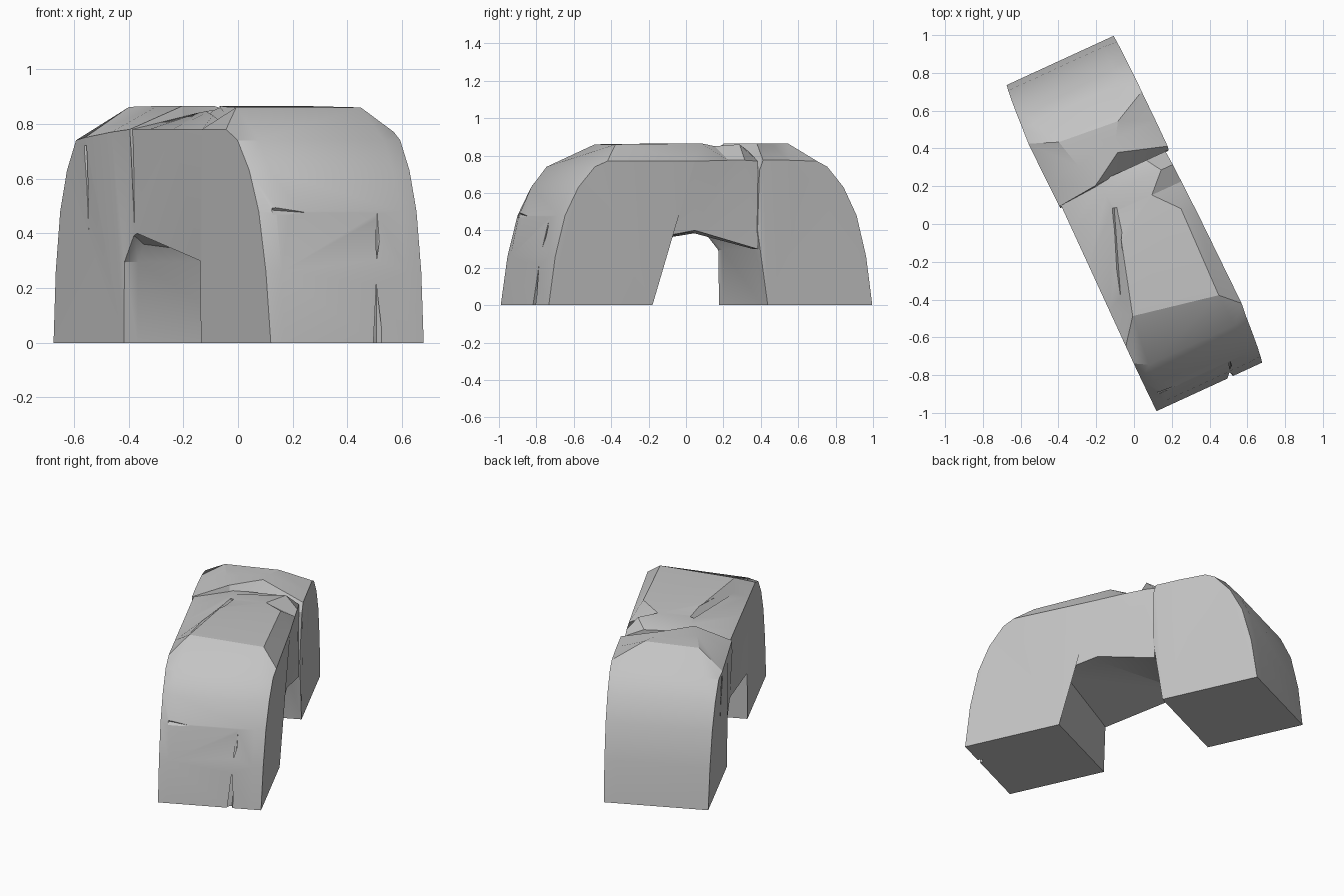
import bpy
import bmesh
import math
from mathutils import Vector, Matrix

old = bpy.data.objects.get("Cube")
if old:
    bpy.data.objects.remove(old, do_unlink=True)

# The arch is modelled along u (length) and v (width), then turned on the ground
TURN = Matrix.Rotation(math.radians(-65.3), 4, 'Z')

stone = bpy.data.materials.new("grey stone")
stone.use_nodes = True
stone.diffuse_color = (0.55, 0.55, 0.55, 1)
stone.node_tree.nodes["Principled BSDF"].inputs["Base Color"].default_value = (0.55, 0.55, 0.55, 1)

# Rounded outer outline of a leg, from the ground to its shoulder: (u, z)
LEG = [(.95, 0), (.92, .26), (.87, .48), (.8, .63), (.71, .74)]


def row(side, v_foot, v_shoulder, inset, crest, under):
    """One closed outline: leg curve, crest points (u, v, z), then underside (u, z)."""
    points = []
    for i, (u, z) in enumerate(LEG):
        t = i / (len(LEG) - 1)
        points.append(Vector((side * (u - inset * t), v_foot + (v_shoulder - v_foot) * t, z)))
    points += [Vector(p) for p in crest]
    points += [Vector((u, v_foot, z)) for u, z in under]
    return points


def finish(bm, name):
    """Turn a bmesh into a placed stone object."""
    bmesh.ops.recalc_face_normals(bm, faces=bm.faces)
    mesh = bpy.data.meshes.new(name)
    bm.to_mesh(mesh)
    bm.free()
    obj = bpy.data.objects.new(name, mesh)
    bpy.context.collection.objects.link(obj)
    mesh.transform(TURN)
    mesh.materials.append(stone)
    return obj


def loft(name, rows):
    """Skin neighbouring outlines and close both sides."""
    bm = bmesh.new()
    loops = [[bm.verts.new(p) for p in r] for r in rows]
    count = len(loops[0])
    for a, b in zip(loops, loops[1:]):
        for i in range(count):
            j = (i + 1) % count
            bm.faces.new((a[i], a[j], b[j], b[i]))
    bm.faces.new(loops[0])
    bm.faces.new(loops[-1])
    bmesh.ops.triangulate(bm, faces=[f for f in bm.faces if len(f.verts) > 4])
    return finish(bm, name)


def crack(target, start, end, wide, narrow):
    """Carve a tapering slit along a line."""
    start, end = Vector(start), Vector(end)
    axis = end - start
    bm = bmesh.new()
    place = Matrix.Translation((start + end) / 2) @ axis.to_track_quat('Z', 'Y').to_matrix().to_4x4()
    bmesh.ops.create_cone(bm, cap_ends=True, segments=4, radius1=wide, radius2=narrow,
                          depth=axis.length, matrix=place)
    cutter = finish(bm, "crack_cutter")
    cutter.hide_render = True
    cut = target.modifiers.new("crack", 'BOOLEAN')
    cut.operation = 'DIFFERENCE'
    cut.solver = 'EXACT'
    cut.object = cutter
    bpy.context.view_layer.objects.active = target
    bpy.ops.object.modifier_apply(modifier=cut.name)
    bpy.data.objects.remove(cutter, do_unlink=True)


# Front leg with the bridge: four outlines across the width
front_leg = loft("front_leg_and_bridge", [
    row(1, -.305, -.31, .04,
        [(.57, -.31, .78), (.36, -.31, .78), (.1, -.31, .78), (-.1, -.31, .78), (-.28, -.31, .78)],
        [(-.28, .38), (-.22, .4), (.33, .3), (.34, 0)]),
    row(1, -.25, -.24, 0,
        [(.44, -.21, .86), (.06, -.1, .865), (-.1, -.06, .85), (-.2, -.07, .84), (-.28, -.08, .83)],
        [(-.28, .36), (-.2, .39), (.33, .31), (.34, 0)]),
    row(1, .25, .26, 0,
        [(.53, .25, .86), (.03, .26, .865), (-.1, .15, .85), (-.2, .25, .86), (-.28, .2, .82)],
        [(-.28, .3), (.09, .39), (.32, .35), (.34, 0)]),
    row(1, .31, .335, .02,
        [(.62, .342, .77), (.1, .33, .77), (-.1, .322, .775), (-.2, .318, .775), (-.28, .312, .77)],
        [(-.28, .3), (.09, .4), (.32, .36), (.34, 0)]),
])

# Back leg: a separate block, slightly proud of the bridge
back_leg = loft("back_leg", [
    row(-1, -.305, -.325, -.0,
        [(-.62, -.33, .75), (-.4, -.325, .77), (-.25, -.32, .78), (-.24, -.32, .7)],
        [(-.24, .4), (-.33, .295), (-.335, 0)]),
    row(-1, -.25, -.24, 0,
        [(-.56, -.18, .862), (-.4, -.14, .865), (-.27, -.1, .865), (-.25, -.1, .74)],
        [(-.25, .4), (-.33, .295), (-.335, 0)]),
    row(-1, .25, .24, 0,
        [(-.53, .15, .865), (-.45, .1, .865), (-.38, .08, .865), (-.28, .16, .74)],
        [(-.27, .4), (-.29, .3), (-.335, 0)]),
    row(-1, .318, .33, .03,
        [(-.62, .33, .77), (-.45, .333, .775), (-.3, .334, .775), (-.28, .331, .72)],
        [(-.275, .4), (-.29, .3), (-.335, 0)]),
])

# Weathered slits on the crest, the leg fronts and the sides
crack(front_leg, (-.12, -.06, .87), (.4, -.255, .83), .035, .02)
crack(front_leg, (.945, .12, -.02), (.87, .16, .52), .022, .004)
crack(front_leg, (.87, -.26, .485), (.875, -.12, .475), .018, .003)
crack(back_leg, (-.495, .327, -.02), (-.495, .329, .485), .008, .004)
crack(back_leg, (-.62, -.319, .26), (-.62, -.327, .72), .004, .012)

# Soft curves, sharp breaks
for obj in (front_leg, back_leg):
    bpy.ops.object.select_all(action='DESELECT')
    obj.select_set(True)
    bpy.context.view_layer.objects.active = obj
    bpy.ops.object.shade_smooth_by_angle(angle=math.radians(25))
